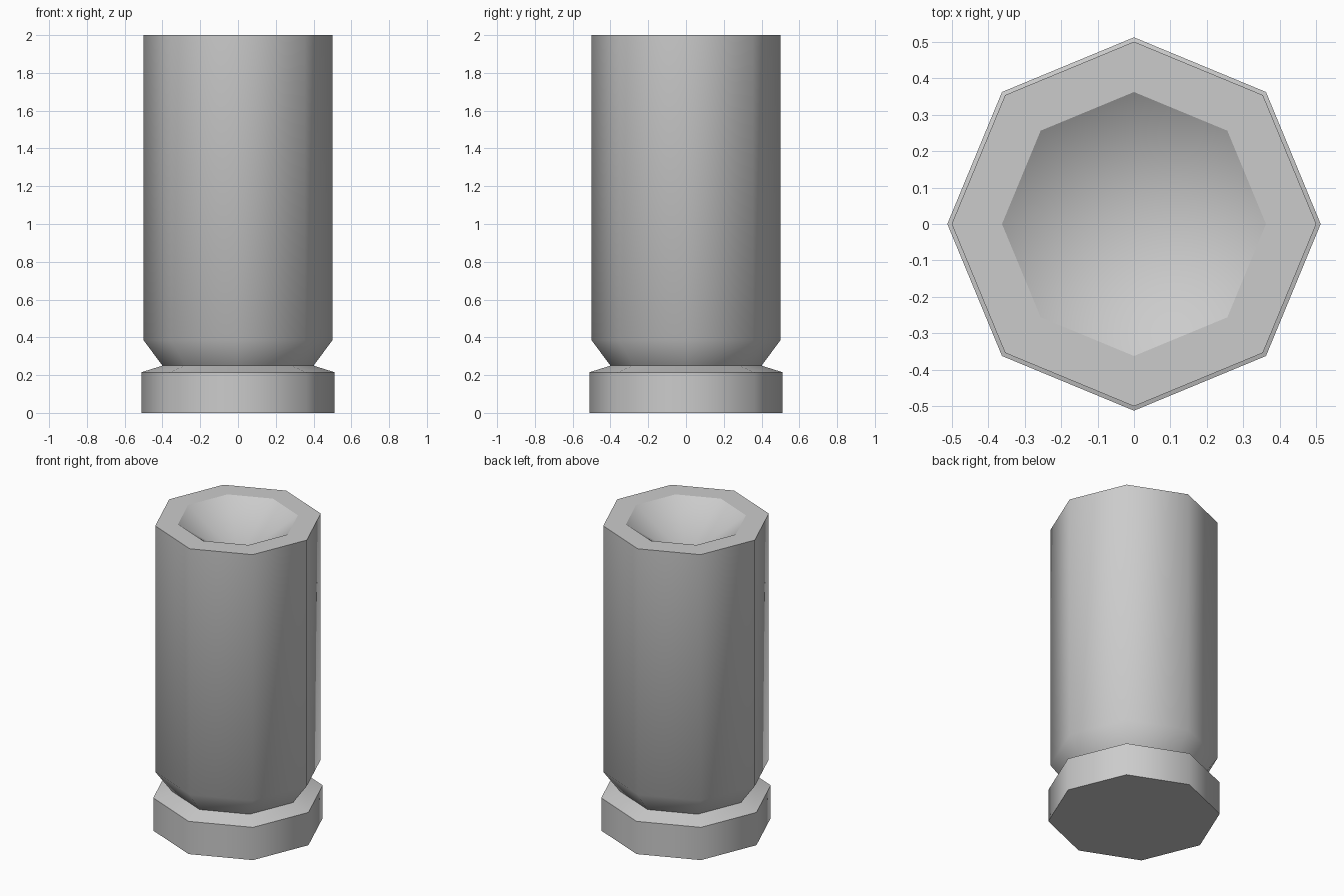
import bpy, bmesh, math

if "Cube" in bpy.data.objects:
    bpy.data.objects.remove(bpy.data.objects["Cube"])

# Octagonal lathe profile (radius, height), base centre to cavity centre
SIDES = 8
profile = [(0.512, 0), (0.512, 0.215), (0.40, 0.25), (0.50, 0.385),
           (0.50, 2.0), (0.362, 2.0)]
cavity_bottom = 1.75

bm = bmesh.new()
rings = [[bm.verts.new((r * math.cos(2 * math.pi * i / SIDES),
                        r * math.sin(2 * math.pi * i / SIDES), z))
          for i in range(SIDES)] for r, z in profile]
for lower, upper in zip(rings, rings[1:]):
    for i in range(SIDES):
        j = (i + 1) % SIDES
        bm.faces.new((lower[i], lower[j], upper[j], upper[i]))

# Base cap and recessed hollow
bm.faces.new(rings[0][::-1])
tip = bm.verts.new((0, 0, cavity_bottom))
for i in range(SIDES):
    bm.faces.new((rings[-1][i], rings[-1][(i + 1) % SIDES], tip))
bmesh.ops.recalc_face_normals(bm, faces=bm.faces)

mesh = bpy.data.meshes.new("casing")
bm.to_mesh(mesh)
bm.free()
casing = bpy.data.objects.new("casing", mesh)
bpy.context.collection.objects.link(casing)
bpy.context.view_layer.objects.active = casing
casing.select_set(True)
bpy.ops.object.shade_smooth_by_angle(angle=math.radians(50))
for edge in mesh.edges:
    # Crisp rim around the hollow
    if all(abs(mesh.vertices[v].co.z - 2) < 1e-4 for v in edge.vertices):
        edge.use_edge_sharp = True
